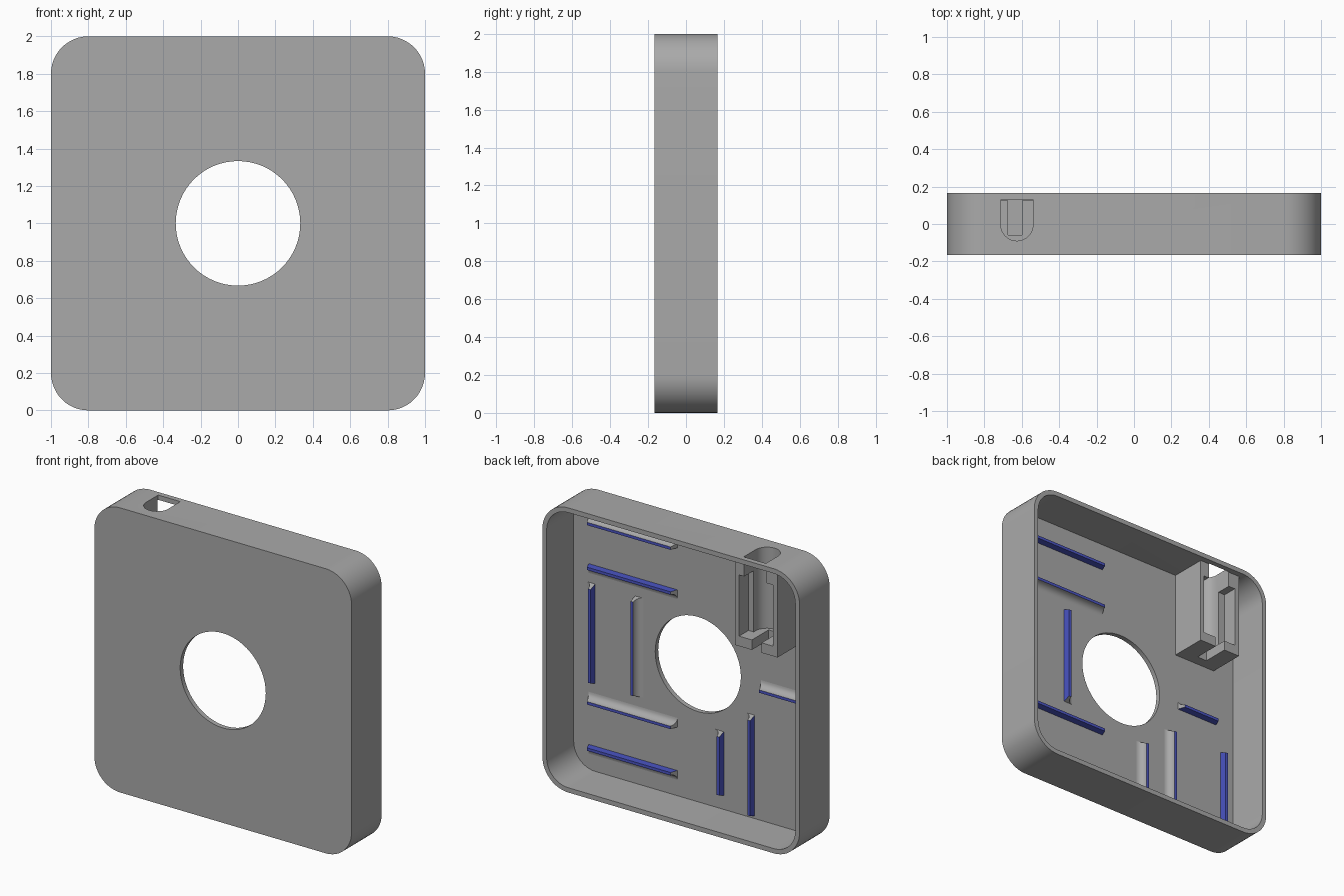
import bpy, bmesh, math
from mathutils import Vector

if "Cube" in bpy.data.objects:
    bpy.data.objects.remove(bpy.data.objects["Cube"])


def material(name, rgb):
    m = bpy.data.materials.new(name)
    m.diffuse_color = (*rgb, 1)
    m.use_nodes = True
    m.node_tree.nodes["Principled BSDF"].inputs["Base Color"].default_value = m.diffuse_color
    return m


GREY = material("grey", (0.40, 0.40, 0.40))
BLUE = material("blue", (0.07, 0.09, 0.55))

FRONT, BACK, WALL = -0.167, 0.167, 0.0333
FLOOR = FRONT + WALL


def arc(cx, cy, r, a0, a1, n):
    return [(cx + r * math.cos(math.radians(a0 + (a1 - a0) * i / n)),
             cy + r * math.sin(math.radians(a0 + (a1 - a0) * i / n))) for i in range(n + 1)]


def finish(bm, name, mats):
    bmesh.ops.recalc_face_normals(bm, faces=bm.faces)
    me = bpy.data.meshes.new(name)
    bm.to_mesh(me)
    bm.free()
    ob = bpy.data.objects.new(name, me)
    bpy.context.collection.objects.link(ob)
    for m in mats:
        me.materials.append(m)
    return ob


def prism(name, outline, axis, lo, hi):
    """Extrude an outline: (x, z) along y, or (x, y) along z."""
    place = (lambda p, d: (p[0], d, p[1])) if axis == "y" else (lambda p, d: (p[0], p[1], d))
    bm = bmesh.new()
    face = bm.faces.new([bm.verts.new(place(p, lo)) for p in outline])
    geom = bmesh.ops.extrude_face_region(bm, geom=[face])["geom"]
    move = Vector(place((0, 0), hi - lo))
    bmesh.ops.translate(bm, vec=move, verts=[g for g in geom if isinstance(g, bmesh.types.BMVert)])
    return finish(bm, name, [GREY])


def box(name, x0, x1, y0, y1, z0, z1):
    return prism(name, [(x0, y0), (x1, y0), (x1, y1), (x0, y1)], "z", z0, z1)


def rounded(half, r):
    c = half - r
    pts = []
    for i, (sx, sz) in enumerate([(1, 1), (-1, 1), (-1, -1), (1, -1)]):
        pts += arc(sx * c, 1 + sz * c, r, 90 * i, 90 * i + 90, 12)
    return pts


def cut(ob, cutter):
    mod = ob.modifiers.new("cut", "BOOLEAN")
    mod.operation = "DIFFERENCE"
    mod.solver = "EXACT"
    mod.object = cutter
    bpy.context.view_layer.objects.active = ob
    bpy.ops.object.modifier_apply(modifier=mod.name)
    bpy.data.objects.remove(cutter)


def smooth(ob):
    bpy.ops.object.select_all(action="DESELECT")
    ob.select_set(True)
    bpy.context.view_layer.objects.active = ob
    bpy.ops.object.shade_smooth_by_angle(angle=math.radians(30))


# port outline seen from above: round toward the front
PORT = [(-0.54, 0.13), (-0.712, 0.13)] + arc(-0.626, -0.004, 0.086, 180, 360, 16)

# open-backed case with central hole and port
case = prism("case", rounded(1.0, 0.2), "y", FRONT, BACK)
cut(case, prism("cavity", rounded(1 - WALL, 0.2 - WALL), "y", FLOOR, BACK + 0.1))
cut(case, prism("hole", arc(0, 1, 0.333, 0, 354.375, 63), "y", FRONT - 0.1, BACK + 0.1))
cut(case, prism("port", PORT, "z", 1.8, 2.1))
smooth(case)

# plug holder behind the port, open at the back
holder = box("plug_holder", -0.80, -0.47, FLOOR - 0.004, 0.125, 1.36, 1.97)
deep = [(-0.54, 0.3), (-0.712, 0.3)] + PORT[2:]
cut(holder, prism("plug_channel", deep, "z", 1.43, 2.1))
cut(holder, box("plug_body", -0.765, -0.50, 0.02, 0.3, 1.43, 1.86))
cut(holder, box("cable_slot", -0.675, -0.60, -0.06, 0.3, 1.2, 1.5))
smooth(holder)


def ridge(name, axis, inner, out, a, b):
    """Retaining rib: upright blue inner side and lip, grey concave outer side."""
    h, lip, spread, flare = 0.05, 0.02, 0.045, 0.02
    prof = [(0, -0.003), (0, h), (lip, h)]
    prof += [(lip + spread * (1 - math.cos(t)), h * (1 - math.sin(t)))
             for t in (math.pi / 2 * i / 6 for i in range(1, 7))]
    prof.append((lip + spread, -0.003))
    bm = bmesh.new()
    rings = []
    for end, sign in ((a, -1), (b, 1)):
        ring = []
        for s, y in prof:
            along = end + sign * flare * (1 - max(y, 0) / h)
            across = inner + out * s
            x, z = (across, along) if axis == "z" else (along, across)
            ring.append(bm.verts.new((x, FLOOR + y, z)))
        rings.append(ring)
    n = len(prof)
    for i in range(n):
        j = (i + 1) % n
        f = bm.faces.new((rings[0][i], rings[0][j], rings[1][j], rings[1][i]))
        f.material_index = 1 if i < 2 else 0
    for ring in rings:
        bm.faces.new(ring)
    smooth(finish(bm, name, [GREY, BLUE]))


# ribs holding the parts in the case: run direction, inner side, outward sign, ends
ridge("side_rib_outer", "z", 0.80, 1, 0.67, 1.33)
ridge("side_rib_inner", "z", 0.49, -1, 0.67, 1.33)
ridge("upper_rib_low", "x", 1.48, -1, 0.18, 0.83)
ridge("upper_rib_high", "x", 1.775, 1, 0.18, 0.83)
ridge("lower_rib_high", "x", 0.515, 1, 0.18, 0.83)
ridge("lower_rib_low", "x", 0.21, -1, 0.18, 0.83)
ridge("short_rib", "z", -0.20, 1, 0.15, 0.56)
ridge("board_rib_inner", "z", -0.44, 1, 0.07, 0.74)
ridge("board_rib_outer", "z", -0.86, -1, 0.07, 0.74)
ridge("board_rib_end", "x", 0.955, 1, -0.80, -0.51)
